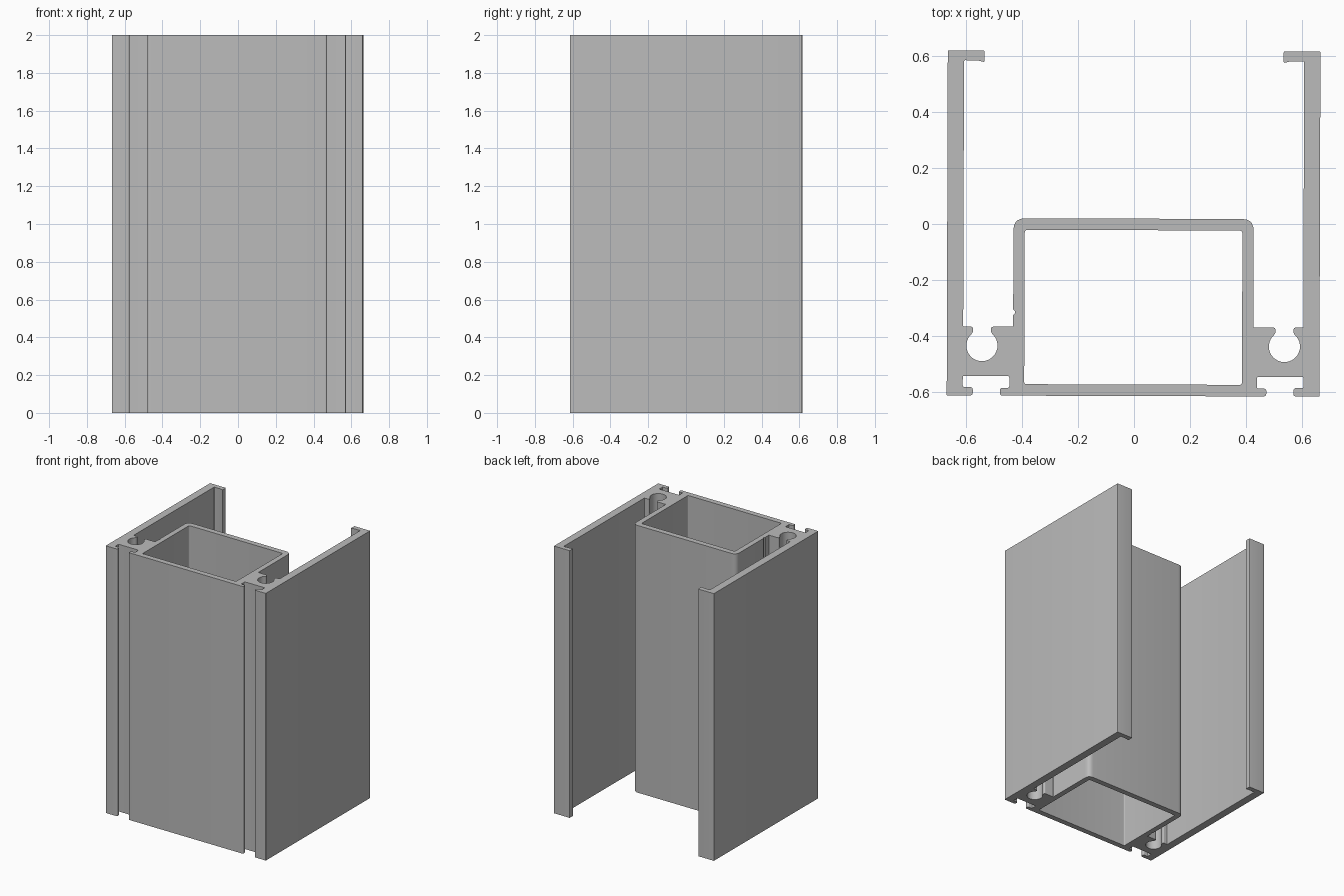
import bpy, bmesh
from math import radians, cos, sin
from mathutils import Vector, Matrix

cube = bpy.data.objects.get("Cube")
if cube:
    bpy.data.objects.remove(cube)

HEIGHT = 2.0


def rounded(points, steps=5):
    """Closed outline from (x, y, corner radius) points."""
    out = []
    for i, (x, y, r) in enumerate(points):
        p = Vector((x, y))
        if r == 0:
            out.append(p)
            continue
        a = Vector(points[i - 1][:2]) - p
        b = Vector(points[(i + 1) % len(points)][:2]) - p
        a, b = p + a.normalized() * r, p + b.normalized() * r
        for k in range(steps + 1):
            t = k / steps
            out.append(a * (1 - t) ** 2 + p * 2 * t * (1 - t) + b * t ** 2)
    return out


def mirrored(points):
    return [(-x, y, r) for x, y, r in reversed(points)]


# Front accessory slot with its two lips
slot = [(.475, -.613, .011), (.475, -.585, .011), (.441, -.585, .006),
        (.441, -.543, .008), (.607, -.543, .004), (.607, -.583, .006),
        (.571, -.583, .011), (.571, -.613, .011)]

# Side wall and hooked back edge
wall = [(.664, -.613, .003), (.664, .616, .003), (.533, .616, .004),
        (.533, .575, .006), (.552, .580, 0), (.606, .582, .006),
        (.606, -.3675, .004)]

# Screw channel: open round bore between two tabs
bore = []
for k in range(29):
    a = radians(48 - 276 * k / 28)
    bore.append((.539 + .0555 * cos(a), -.435 + .0555 * sin(a), 0))
channel = ([(.571, -.3675, .009), (.571, -.387, .006)] + bore
           + [(.507, -.387, .006), (.507, -.3675, .009)])

# Outside of the box section
box_side = [(.428, -.3675, .003), (.428, .019, .042)]

half = slot + wall + channel + box_side
left_half = mirrored(half)
# Small marking groove on one box wall
groove = [(-.428, -.305, 0), (-.422, -.311, 0), (-.422, -.319, 0), (-.428, -.325, 0)]
left_half[1:1] = groove

outer = rounded(half + left_half)
cavity = rounded([(-.388, -.572, .008), (.388, -.572, .008),
                  (.388, -.022, .012), (-.388, -.022, .012)])

# Fill the section with its hole and extrude it upward
bm = bmesh.new()
edges = []
for loop in (outer, cavity):
    verts = [bm.verts.new((p.x, p.y, 0)) for p in loop]
    edges += [bm.edges.new((v, verts[(i + 1) % len(verts)])) for i, v in enumerate(verts)]
bmesh.ops.triangle_fill(bm, edges=edges, use_beauty=True, normal=(0, 0, 1))
ext = bmesh.ops.extrude_face_region(bm, geom=bm.faces[:], use_keep_orig=True)
top = [g for g in ext["geom"] if isinstance(g, bmesh.types.BMVert)]
bmesh.ops.translate(bm, verts=top, vec=(0, 0, HEIGHT))
bmesh.ops.recalc_face_normals(bm, faces=bm.faces[:])
# The section sits very slightly turned
bmesh.ops.transform(bm, verts=bm.verts[:],
                    matrix=Matrix.Translation((-.0015, 0, 0)) @ Matrix.Rotation(radians(-.18), 4, "Z"))

mesh = bpy.data.meshes.new("extruded_frame_profile")
bm.to_mesh(mesh)
bm.free()
frame = bpy.data.objects.new("extruded_frame_profile", mesh)
bpy.context.collection.objects.link(frame)

# Plain grey metal
grey = bpy.data.materials.new("grey_metal")
grey.use_nodes = True
colour = (.5, .5, .5, 1)
grey.diffuse_color = colour
grey.node_tree.nodes["Principled BSDF"].inputs["Base Color"].default_value = colour
mesh.materials.append(grey)

bpy.ops.object.select_all(action="DESELECT")
frame.select_set(True)
bpy.context.view_layer.objects.active = frame
bpy.ops.object.shade_smooth_by_angle(angle=radians(30))
